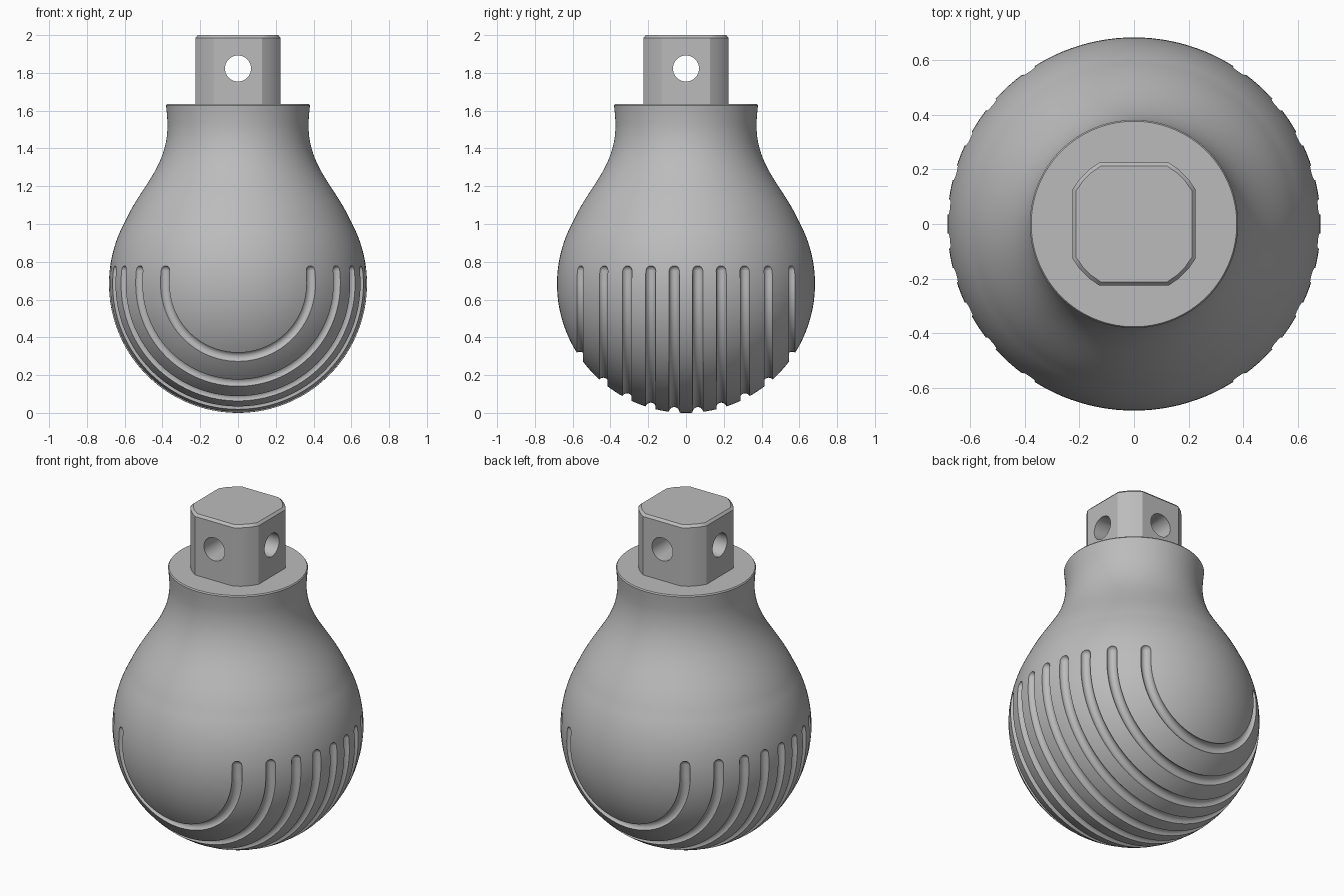
import bpy, bmesh, math
from mathutils import Vector
from mathutils.geometry import interpolate_bezier

cube = bpy.data.objects.get("Cube")
if cube:
    bpy.data.objects.remove(cube, do_unlink=True)

grey = bpy.data.materials.new("plain grey")
grey.use_nodes = True
grey.diffuse_color = (0.5, 0.5, 0.5, 1)
grey.node_tree.nodes["Principled BSDF"].inputs["Base Color"].default_value = (0.5, 0.5, 0.5, 1)

R = 0.683           # ball radius, and height of its centre
GROOVE = 0.028      # groove radius


def loft(bm, rings):
    """Skin a closed solid through rings of equal point count."""
    loops = [[bm.verts.new(p) for p in ring] for ring in rings]
    n = len(loops[0])
    for a, b in zip(loops, loops[1:]):
        for i in range(n):
            j = (i + 1) % n
            bm.faces.new((a[i], a[j], b[j], b[i]))
    bm.faces.new(loops[0][::-1])
    bm.faces.new(loops[-1])


def make_object(name, solids):
    bm = bmesh.new()
    for rings in solids:
        loft(bm, rings)
    bmesh.ops.recalc_face_normals(bm, faces=bm.faces)
    mesh = bpy.data.meshes.new(name)
    bm.to_mesh(mesh)
    bm.free()
    mesh.materials.append(grey)
    obj = bpy.data.objects.new(name, mesh)
    bpy.context.collection.objects.link(obj)
    return obj


def circle(centre, u, v, radius, n):
    return [centre + radius * (u * math.cos(t) + v * math.sin(t))
            for t in (2 * math.pi * i / n for i in range(n))]


def carve(obj, cutters):
    """Subtract the cutters, remove them and smooth the result."""
    bpy.ops.object.select_all(action='DESELECT')
    bpy.context.view_layer.objects.active = obj
    obj.select_set(True)
    for cutter in cutters:
        cutter.hide_render = True
        mod = obj.modifiers.new("cut", 'BOOLEAN')
        mod.operation = 'DIFFERENCE'
        mod.solver = 'EXACT'
        mod.object = cutter
        bpy.ops.object.modifier_apply(modifier=mod.name)
        bpy.data.objects.remove(cutter, do_unlink=True)
    bpy.ops.object.shade_smooth_by_angle(angle=math.radians(30))
    normals = obj.modifiers.new("normals", 'WEIGHTED_NORMAL')
    normals.keep_sharp = True


X, Y, Z = Vector((1, 0, 0)), Vector((0, 1, 0)), Vector((0, 0, 1))

# Bulb body: ball, concave neck and flat rim
profile = []
for i in range(49):
    t = math.radians(-88.5 + i * (88.5 + 29) / 48)
    profile.append((R * math.cos(t), R + R * math.sin(t)))
neck = interpolate_bezier(Vector((*profile[-1], 0)), Vector((0.515, 1.2, 0)),
                          Vector((0.372, 1.3, 0)), Vector((0.373, 1.53, 0)), 20)
profile += [(p.x, p.y) for p in neck[1:]]
profile += [(0.376, 1.58), (0.381, 1.628), (0.376, 1.635)]
body = make_object("bulb_body", [[circle(Z * z, X, Y, r, 128) for r, z in profile]])


# Parallel grooves wrapped under the ball, with round ends
def groove(y):
    a = math.sqrt(R * R - y * y)
    top = 0.752
    dome = [math.radians(d) for d in (85, 65, 45, 25, 0)]

    def end(side):
        return [circle(Vector((side * a, y, top + GROOVE * math.sin(d))),
                       X * side, Y, GROOVE * math.cos(d), 20) for d in dome]

    rings = end(-1)
    for i in range(49):
        t = math.pi * (1 + i / 48)
        out = Vector((math.cos(t), 0, math.sin(t)))
        rings.append(circle(Vector((0, y, R)) + a * out, out, Y, GROOVE, 20))
    return rings + end(1)[::-1]


grooves = make_object("groove_cutter", [groove(-0.5625 + 0.125 * i) for i in range(10)])
carve(body, [grooves])

# Stem: square with rounded-off corners and a chamfered top
corner = [math.radians(d) for d in (29.5, 39.8, 50.2, 60.5)]
outline = [(0.2585 * math.cos(q * math.pi / 2 + t), 0.2585 * math.sin(q * math.pi / 2 + t))
           for q in range(4) for t in corner]
stem = make_object("stem", [[[Vector((x * s, y * s, z)) for x, y in outline]
                             for s, z in ((1, 1.62), (1, 1.986), (0.945, 2.0))]])

# Crossed holes through the stem
holes = [make_object("hole_cutter", [[circle(Z * 1.823 + axis * d, side, Z, 0.069, 40)
                                      for d in (-0.4, 0.4)]])
         for axis, side in ((X, Y), (Y, X))]
carve(stem, holes)
